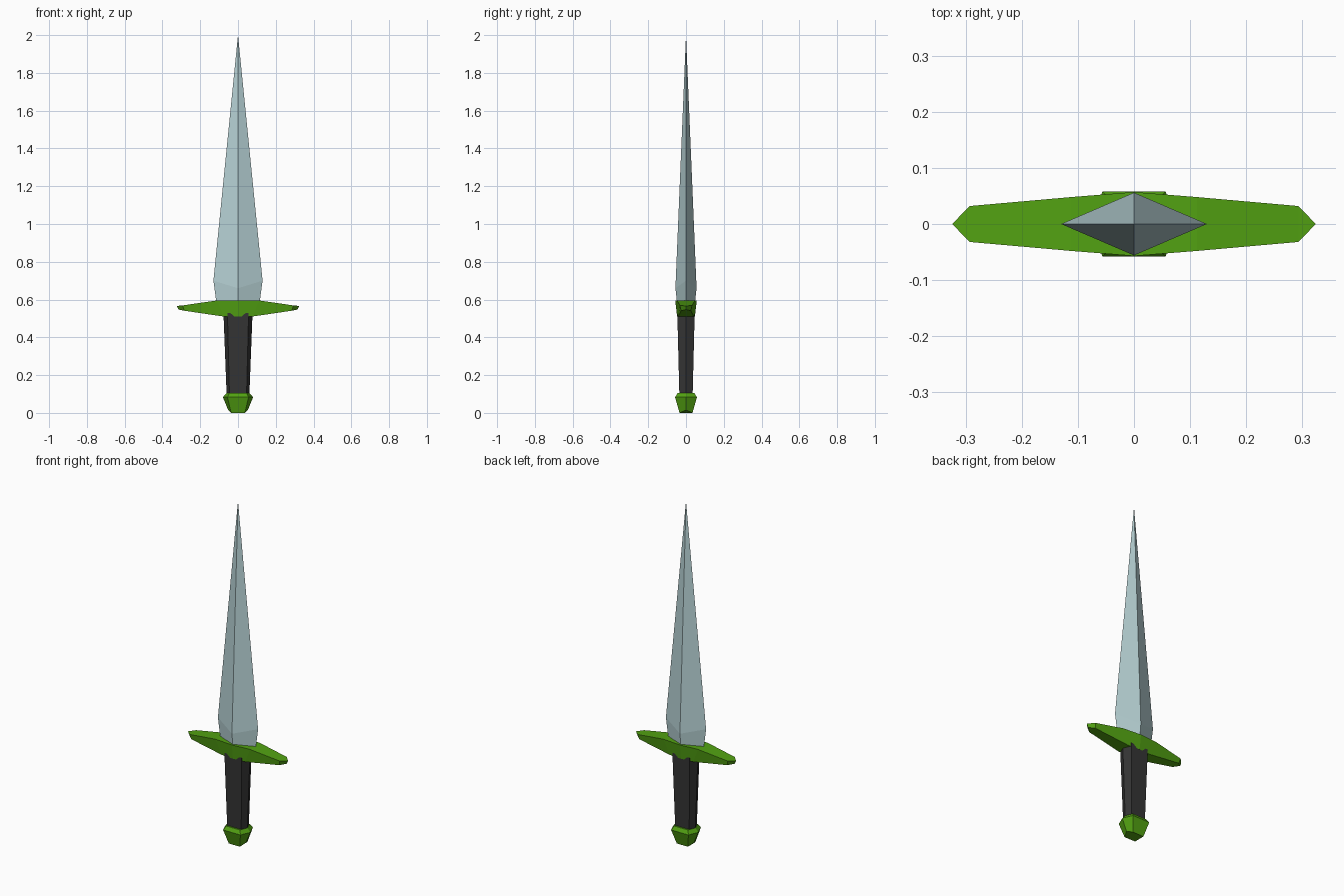
import bpy, bmesh

if "Cube" in bpy.data.objects:
    bpy.data.objects.remove(bpy.data.objects["Cube"])

def material(name, rgb):
    m = bpy.data.materials.new(name)
    m.diffuse_color = (*rgb, 1)
    m.use_nodes = True
    m.node_tree.nodes["Principled BSDF"].inputs["Base Color"].default_value = m.diffuse_color
    return m

steel = material("pale steel", (0.47, 0.64, 0.66))
green = material("green", (0.085, 0.36, 0.006))
black = material("dark grip", (0.035, 0.035, 0.035))

def loft(name, rings, mat):
    """Skin a list of vertex rings; a one-point ring closes to a tip."""
    bm = bmesh.new()
    loops = [[bm.verts.new(p) for p in ring] for ring in rings]
    for a, b in zip(loops, loops[1:]):
        n = len(a)
        for i in range(n):
            j = (i + 1) % n
            if len(b) == 1:
                bm.faces.new((a[i], a[j], b[0]))
            else:
                bm.faces.new((a[i], a[j], b[j], b[i]))
    for end in (loops[0], loops[-1]):
        if len(end) > 2:
            bm.faces.new(end)
    bmesh.ops.remove_doubles(bm, verts=bm.verts, dist=1e-5)
    bmesh.ops.recalc_face_normals(bm, faces=bm.faces)
    me = bpy.data.meshes.new(name)
    bm.to_mesh(me)
    bm.free()
    me.materials.append(mat)
    ob = bpy.data.objects.new(name, me)
    bpy.context.collection.objects.link(ob)

def diamond(w, d, z_edge, z_ridge):
    return [(-w, 0, z_edge), (0, -d, z_ridge), (w, 0, z_edge), (0, d, z_ridge)]

def hexagon(w, f, d, z_side, z_flat):
    # points at +-x, flat faces at front and back
    return [(-w, 0, z_side), (-f, -d, z_flat), (f, -d, z_flat),
            (w, 0, z_side), (f, d, z_flat), (-f, d, z_flat)]

# Blade: diamond section with a short shoulder and long taper
loft("blade", [diamond(0.114, 0.047, 0.58, 0.58),
               diamond(0.13, 0.056, 0.70, 0.66),
               [(0, 0, 2.0)]], steel)

# Grip: flattened hexagon, wider towards the guard
loft("grip", [hexagon(0.06, 0.045, 0.035, 0.09, 0.09),
              hexagon(0.077, 0.056, 0.046, 0.53, 0.53)], black)

# Pommel: faceted hexagonal knob
loft("pommel", [hexagon(0.052, 0.036, 0.034, 0.015, 0.0),
                hexagon(0.08, 0.056, 0.058, 0.083, 0.083),
                hexagon(0.062, 0.045, 0.045, 0.104, 0.104)], green)

# Guard: tapered bar lofted along x, mirrored about the centre
# (x top, x bottom, y top, y bottom, z top, z bottom)
half = [(0.324, 0.315, 0.0, 0.0, 0.566, 0.547),
        (0.293, 0.285, 0.032, 0.026, 0.569, 0.541),
        (0.112, 0.075, 0.048, 0.041, 0.595, 0.51),
        (0.0, 0.0, 0.057, 0.047, 0.595, 0.51)]

def guard_ring(s, xt, xb, yt, yb, zt, zb):
    return [(s * xt, -yt, zt), (s * xt, yt, zt), (s * xb, yb, zb), (s * xb, -yb, zb)]

def bar(name, s):
    return [guard_ring(s, *r) for r in half]

rings = bar("guard", -1) + bar("guard", 1)[-2::-1]

# Wedge ends collapse to an edge, so skin the bar faces by hand
bm = bmesh.new()
loops = [[bm.verts.new(p) for p in r] for r in rings]
for a, b in zip(loops, loops[1:]):
    for i in range(4):
        j = (i + 1) % 4
        bm.faces.new((a[i], a[j], b[j], b[i]))
bmesh.ops.remove_doubles(bm, verts=bm.verts, dist=1e-5)
bmesh.ops.recalc_face_normals(bm, faces=bm.faces)
me = bpy.data.meshes.new("guard")
bm.to_mesh(me)
bm.free()
me.materials.append(green)
guard = bpy.data.objects.new("guard", me)
bpy.context.collection.objects.link(guard)
